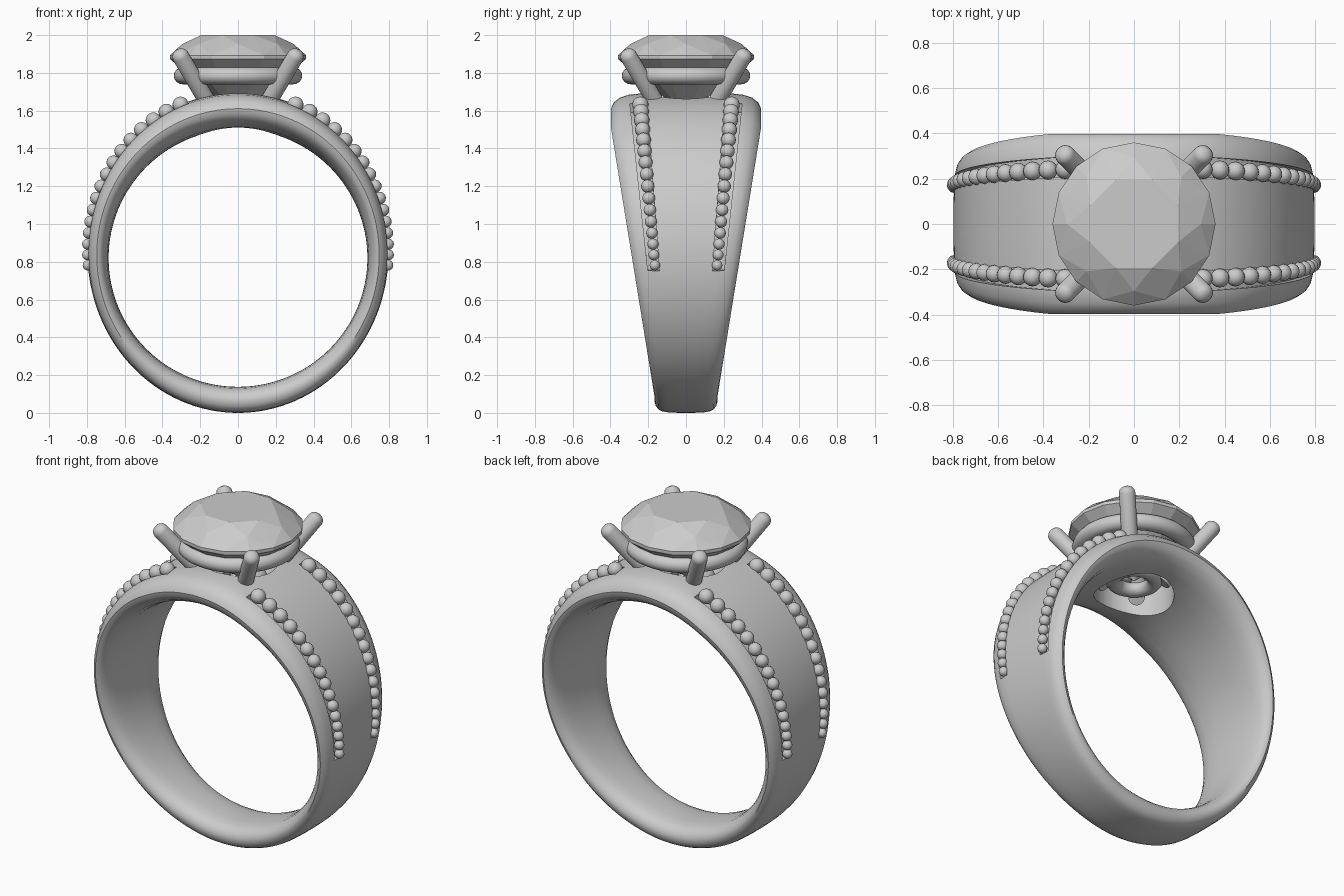
import bpy, bmesh
from math import sin, cos, pi, radians, hypot
from mathutils import Vector, Matrix

if "Cube" in bpy.data.objects:
    bpy.data.objects.remove(bpy.data.objects["Cube"])


def make(name, bm, angle=None):
    bmesh.ops.recalc_face_normals(bm, faces=bm.faces)
    me = bpy.data.meshes.new(name)
    bm.to_mesh(me)
    bm.free()
    ob = bpy.data.objects.new(name, me)
    bpy.context.collection.objects.link(ob)
    if angle:
        smooth(ob, angle)
    return ob


def activate(ob):
    bpy.ops.object.select_all(action='DESELECT')
    ob.select_set(True)
    bpy.context.view_layer.objects.active = ob


def smooth(ob, angle):
    activate(ob)
    bpy.ops.object.shade_smooth_by_angle(angle=radians(angle))


def loft(bm, rings, closed):
    """Skin a list of closed point loops."""
    vs = [[bm.verts.new(p) for p in r] for r in rings]
    n, m = len(vs), len(vs[0])
    for i in range(n if closed else n - 1):
        a, b = vs[i], vs[(i + 1) % n]
        for j in range(m):
            k = (j + 1) % m
            bm.faces.new((a[j], a[k], b[k], b[j]))
    if not closed:
        bm.faces.new(vs[0])
        bm.faces.new(vs[-1])


def outer(t):
    return Vector((0.797 * cos(t), 0, 0.848 + 0.848 * sin(t)))


def inner(t):
    return Vector((0.685 * cos(t), 0, 0.82 + 0.682 * sin(t)))


# band: tapered, domed outside, comfort-fit inside; profile = (width, thickness) fractions
half = [(0, 1), (.3, .995), (.6, .975), (.76, .94), (.88, .86), (.96, .73), (1, .56),
        (.985, .42), (.93, .28), (.82, .15), (.65, .06), (.35, .01), (0, 0)]
profile = half + [(-w, t) for w, t in half[-2:0:-1]]
rings = []
for i in range(128):
    a = 2 * pi * i / 128
    po, pi_ = outer(a), inner(a)
    wid = 0.17 + 0.148 * (max(po.z, 0.03) - 0.05)
    wid = min(wid, 0.398)
    rings.append([pi_.lerp(po, t) + Vector((0, w * wid, 0)) for w, t in profile])
bm = bmesh.new()
loft(bm, rings, True)
band = make("band", bm)


def row_y(z):
    return 0.165 + 0.09 * (z - 0.78)


def mix(z, low, high):
    return low + (high - low) * (z - 0.78) / 0.87


def bead_point(t, sx, sy):
    p = outer(t)
    return Vector((sx * p.x, sy * row_y(p.z), p.z))


# channel cutters and beads, four rows
sides = [(sx, sy) for sx in (-1, 1) for sy in (-1, 1)]
beads = bmesh.new()
cutters = []
for sx, sy in sides:
    rings = []
    for i in range(41):
        t = radians(-6.5 + 77 * i / 40)
        p = bead_point(t, sx, sy)
        n = Vector((sx * cos(t), 0, sin(t)))
        h, d = mix(p.z, .031, .045), mix(p.z, .035, .06)
        c = p + Vector((0, sy * 0.009, 0))
        y = Vector((0, h, 0))
        rings.append([c - y - n * d, c + y - n * d, c + y + n * .06, c - y + n * .06])
    bm = bmesh.new()
    loft(bm, rings, False)
    cutters.append(make("channel_cutter", bm))
    t = radians(-4.5)
    while t < radians(69):
        p = bead_point(t, sx, sy)
        r = mix(p.z, .0275, .043)
        bmesh.ops.create_uvsphere(beads, u_segments=16, v_segments=10, radius=r,
                                  matrix=Matrix.Translation(p))
        t += 2 * r / hypot(.797 * sin(t), .848 * cos(t))
make("beads", beads, 60)

# round opening under the stone
bm = bmesh.new()
bmesh.ops.create_cone(bm, cap_ends=True, segments=48, radius1=.22, radius2=.22, depth=.5,
                      matrix=Matrix.Translation((0, 0, 1.65)))
cutters.append(make("opening_cutter", bm))
for c in cutters:
    c.hide_render = True
    mod = band.modifiers.new("cut", 'BOOLEAN')
    mod.operation = 'DIFFERENCE'
    mod.solver = 'EXACT'
    mod.object = c
    activate(band)
    bpy.ops.object.modifier_apply(modifier=mod.name)
    bpy.data.objects.remove(c)
smooth(band, 35)


def torus(name, major, rx, rz, z):
    bm = bmesh.new()
    loft(bm, [[((major + rx * cos(b)) * cos(a), (major + rx * cos(b)) * sin(a), z + rz * sin(b))
               for b in [2 * pi * j / 16 for j in range(16)]]
              for a in [2 * pi * i / 64 for i in range(64)]], True)
    return make(name, bm, 60)


# setting: gallery ring and base ring
torus("gallery_ring", .29, .05, .046, 1.785)
torus("base_ring", .115, .045, .04, 1.585)

# prongs: slanted round bars with domed tips
bm = bmesh.new()
for sx, sy in sides:
    a, b = Vector((.11 * sx, .11 * sy, 1.56)), Vector((.314 * sx, .314 * sy, 1.905))
    axis = (b - a).normalized()
    u = axis.cross(Vector((0, 0, 1))).normalized()
    v = axis.cross(u)
    stops = [(a, .045), (b - axis * .02, .045), (b - axis * .003, .04),
             (b + axis * .009, .028), (b + axis * .015, .012)]
    loft(bm, [[c + (u * cos(k * pi / 10) + v * sin(k * pi / 10)) * r for k in range(20)]
              for c, r in stops], False)
make("prongs", bm, 50)

# brilliant-cut stone: convex hull of facet corners
bm = bmesh.new()
for n, r, z, off in [(8, .21, 2.0, 0), (8, .295, 1.953, .5), (16, .36, 1.893, 0),
                     (16, .36, 1.873, 0), (8, .09, 1.655, .5)]:
    for k in range(n):
        a = 2 * pi * (k + off) / n + pi / 8
        bm.verts.new((r * cos(a), r * sin(a), z))
bm.verts.new((0, 0, 1.575))
bmesh.ops.convex_hull(bm, input=bm.verts)
bmesh.ops.dissolve_limit(bm, angle_limit=radians(1), verts=bm.verts, edges=bm.edges)
make("stone", bm)
